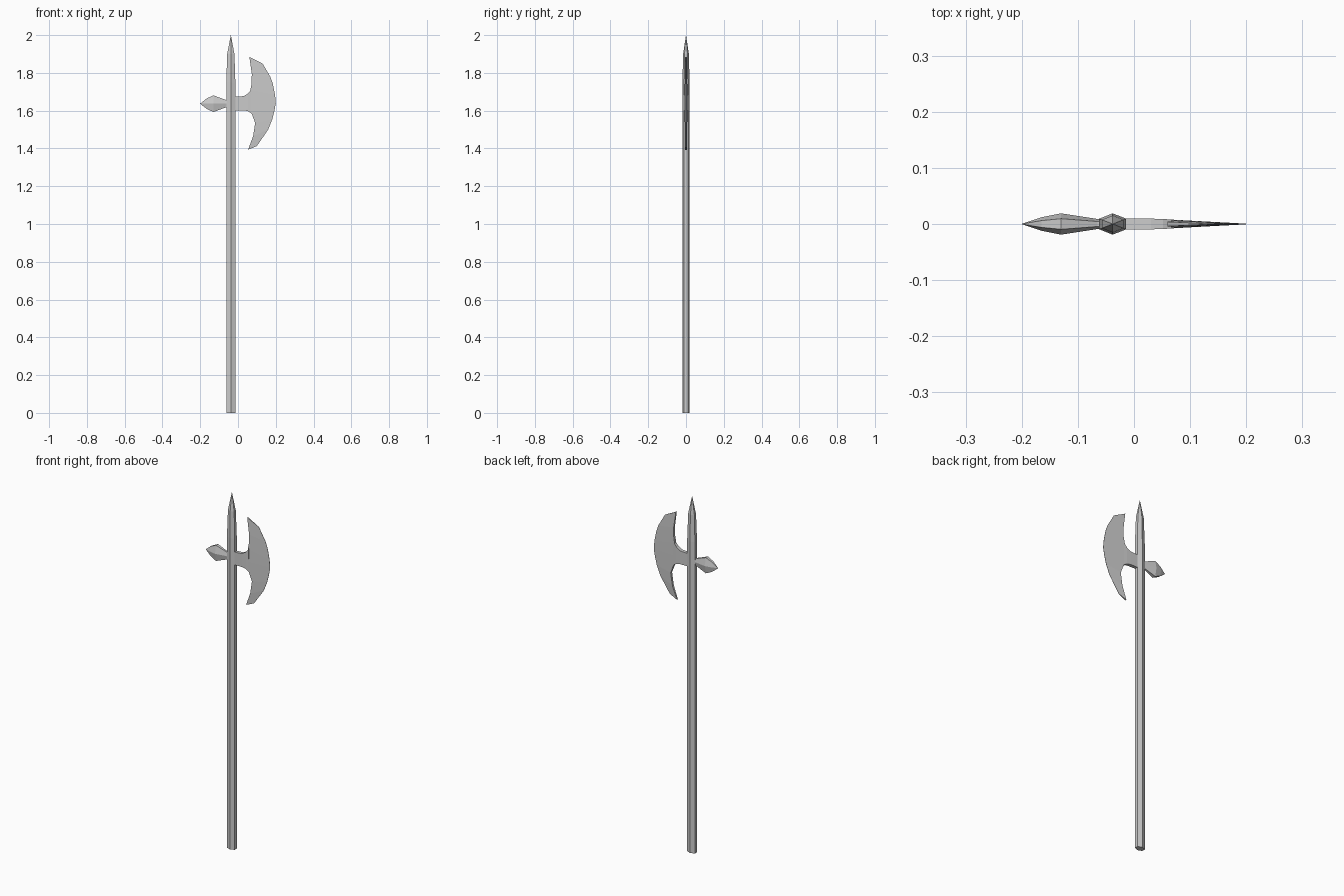
import bpy, bmesh
from math import sin, cos, pi


def loft(name, rings):
    """Skin a closed solid through equal-sized rings of points, capped at both ends."""
    bm = bmesh.new()
    loops = [[bm.verts.new(p) for p in ring] for ring in rings]
    n = len(loops[0])
    for a, b in zip(loops, loops[1:]):
        for i in range(n):
            j = (i + 1) % n
            bm.faces.new((a[i], a[j], b[j], b[i]))
    bm.faces.new(loops[0])
    bm.faces.new(loops[-1])
    bmesh.ops.remove_doubles(bm, verts=bm.verts, dist=0.00005)
    bmesh.ops.recalc_face_normals(bm, faces=bm.faces)
    me = bpy.data.meshes.new(name)
    bm.to_mesh(me)
    bm.free()
    ob = bpy.data.objects.new(name, me)
    bpy.context.collection.objects.link(ob)
    return ob


HEX = [pi / 6 + k * pi / 3 for k in range(6)]
SX = -0.038   # shaft axis

# Hexagonal shaft with pointed top: (z, scale)
loft("shaft", [[(SX + 0.0277 * s * cos(a), 0.019 * s * sin(a), z) for a in HEX]
               for z, s in [(0, 1), (1.75, 1), (1.90, 0.8), (2.0, 0.012)]])

# Back spike: (x, half depth, half height)
loft("back_spike", [[(x, ry * cos(k * pi / 3), 1.637 + rz * sin(k * pi / 3) / 0.866)
                     for k in range(6)]
                    for x, ry, rz in [(-0.04, 0.008, 0.018), (-0.065, 0.009, 0.02),
                                      (-0.13, 0.019, 0.044), (-0.165, 0.012, 0.028),
                                      (-0.2, 0.0003, 0.0005)]])

# Blade neck flaring into the blade: (x, low z, high z, half depth)
loft("blade_neck", [[(x, -t, lo), (x, t, lo), (x, t, hi), (x, -t, hi)]
                    for x, lo, hi, t in [(-0.038, 1.602, 1.672, 0.0095),
                                         (0.03, 1.602, 1.677, 0.0095),
                                         (0.052, 1.598, 1.69, 0.009),
                                         (0.072, 1.585, 1.715, 0.0075)]])

# Crescent blade: wedge sections (inner x, inner z, outer x, outer z, half depth)
sections = [(0.053, 1.393, 0.100, 1.413, 0.004),
            (0.080, 1.465, 0.160, 1.500, 0.006),
            (0.091, 1.535, 0.182, 1.555, 0.0065),
            (0.072, 1.585, 0.193, 1.600, 0.0075),
            (0.070, 1.640, 0.200, 1.640, 0.0075),
            (0.066, 1.710, 0.196, 1.685, 0.0075),
            (0.072, 1.745, 0.185, 1.740, 0.0065),
            (0.073, 1.795, 0.172, 1.778, 0.006),
            (0.060, 1.885, 0.130, 1.850, 0.004)]
loft("blade", [[(xi, -t, zi), (xi, t, zi), (xo, 0.0006, zo), (xo, -0.0006, zo)]
               for xi, zi, xo, zo, t in sections])
